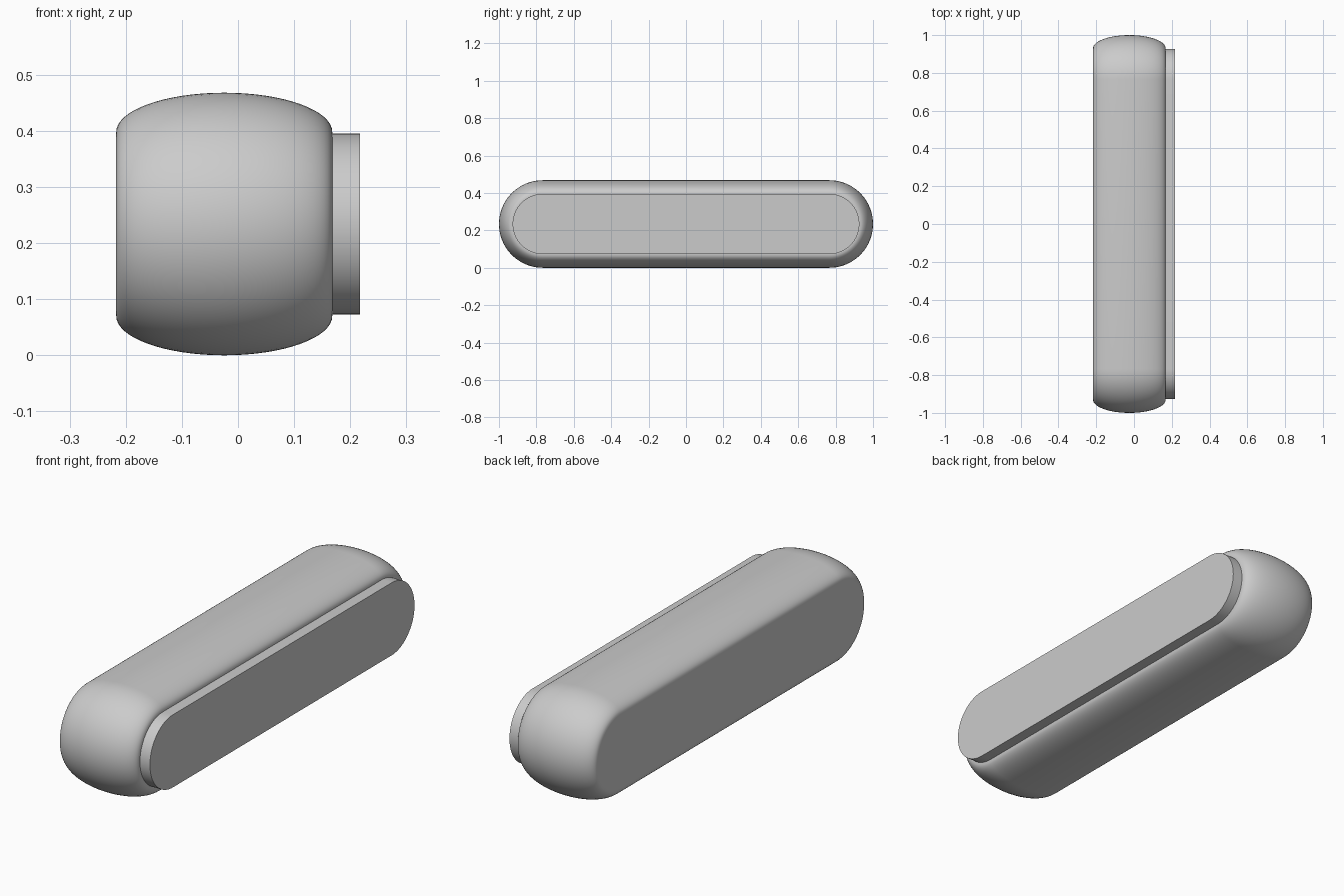
import bpy
import bmesh
from math import cos, sin, pi, sqrt

cube = bpy.data.objects.get("Cube")
if cube:
    bpy.data.objects.remove(cube, do_unlink=True)

CENTRE_Z = 0.234
HALF_STRAIGHT = 0.766
ARC_STEPS = 40

grey = bpy.data.materials.new("plain_grey")
grey.use_nodes = True
colour = (0.6, 0.6, 0.6, 1)
grey.diffuse_color = colour
grey.node_tree.nodes["Principled BSDF"].inputs["Base Color"].default_value = colour


def stadium(x, radius):
    """Closed capsule outline in the YZ plane."""
    points = []
    for side in (1, -1):
        for i in range(ARC_STEPS + 1):
            a = -pi / 2 + pi * i / ARC_STEPS
            points.append((x, side * (HALF_STRAIGHT + radius * cos(a)),
                           CENTRE_Z + side * radius * sin(a)))
    return points


def loft(name, sections):
    """Skin capsule outlines given as (x, radius), with flat end caps."""
    bm = bmesh.new()
    rings = [[bm.verts.new(p) for p in stadium(x, r)] for x, r in sections]
    for a, b in zip(rings, rings[1:]):
        for i in range(len(a)):
            j = (i + 1) % len(a)
            bm.faces.new((a[i], a[j], b[j], b[i])).smooth = True
    bm.faces.new(rings[0])
    bm.faces.new(rings[-1])
    bmesh.ops.recalc_face_normals(bm, faces=bm.faces)
    mesh = bpy.data.meshes.new(name)
    bm.to_mesh(mesh)
    bm.free()
    mesh.materials.append(grey)
    obj = bpy.data.objects.new(name, mesh)
    bpy.context.collection.objects.link(obj)
    return obj


# Bulging body: the radius follows an elliptical arc across the width
MID_X, HALF_WIDTH = -0.0245, 0.1925
EDGE_RADIUS, BULGE = 0.164, 0.07
STEPS = 32
body = []
for i in range(STEPS + 1):
    t = -cos(pi * i / STEPS)
    body.append((MID_X + HALF_WIDTH * t, EDGE_RADIUS + BULGE * sqrt(max(0, 1 - t * t))))
loft("rounded_body", body)

# Raised flat plate on the left side
loft("side_plate", [(0.16, 0.161), (0.217, 0.161)])
